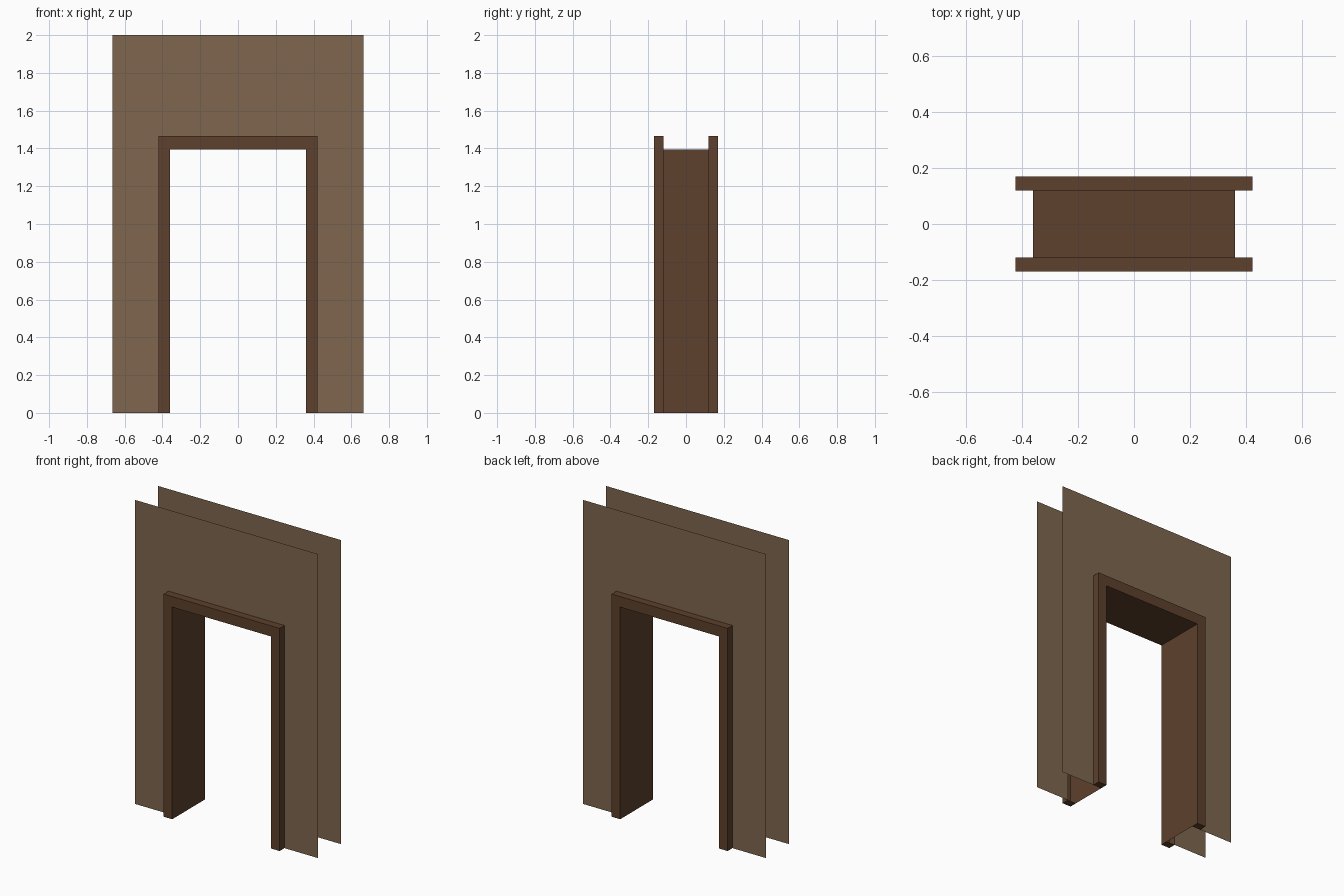
import bpy, bmesh

if "Cube" in bpy.data.objects:
    bpy.data.objects.remove(bpy.data.objects["Cube"])

W, H = 0.36, 1.395          # opening half width and height
TW, TH = 0.062, 0.07        # trim width on sides and top
Y0, Y1 = 0.12, 0.17         # wall plane and trim face depth
WALL = 0.665                # wall half width


def material(name, rgb):
    m = bpy.data.materials.new(name)
    m.diffuse_color = (*rgb, 1)
    m.use_nodes = True
    m.node_tree.nodes["Principled BSDF"].inputs["Base Color"].default_value = m.diffuse_color
    return m


wood = material("dark brown wood", (0.110, 0.052, 0.025))
plaster = material("tan wall", (0.209, 0.134, 0.076))


def finish(name, bm, mat):
    me = bpy.data.meshes.new(name)
    bm.to_mesh(me)
    bm.free()
    me.materials.append(mat)
    ob = bpy.data.objects.new(name, me)
    bpy.context.collection.objects.link(ob)
    return ob


def sweep(name, profile, caps=False):
    """Sweep (outward amount 0..1, y) points up, over and down the opening."""
    bm = bmesh.new()
    rows = []
    for side, top in ((-1, 0), (-1, 1), (1, 1), (1, 0)):
        rows.append([bm.verts.new((side * (W + o * TW), y, top * (H + o * TH)))
                     for o, y in profile])
    for a, b in zip(rows, rows[1:]):
        for j in range(len(profile) - 1):
            bm.faces.new((a[j], a[j + 1], b[j + 1], b[j]))
    if caps:
        bm.faces.new(rows[0][::-1])
        bm.faces.new(rows[-1])
    finish(name, bm, wood)


# Door frame: raised trim on both sides, lining through the wall
sweep("front_trim", [(1, -Y0), (1, -Y1), (0, -Y1), (0, -Y0)], True)
sweep("opening_lining", [(0, -Y0), (0, Y0)])
sweep("rear_trim", [(0, Y0), (0, Y1), (1, Y1), (1, Y0)], True)


# Thin wall sheets around the frame
def wall(name, s):
    bm = bmesh.new()
    x, z = W + TW, H + TH
    outer = [bm.verts.new((a, s * Y0, b)) for a, b in
             ((-WALL, 0), (-WALL, 2), (WALL, 2), (WALL, 0))]
    inner = [bm.verts.new((a, s * Y0, b)) for a, b in
             ((-x, 0), (-x, z), (x, z), (x, 0))]
    for i in range(3):
        f = (outer[i], inner[i], inner[i + 1], outer[i + 1])
        bm.faces.new(f if s < 0 else f[::-1])
    finish(name, bm, plaster)


wall("front_wall", -1)
wall("rear_wall", 1)
